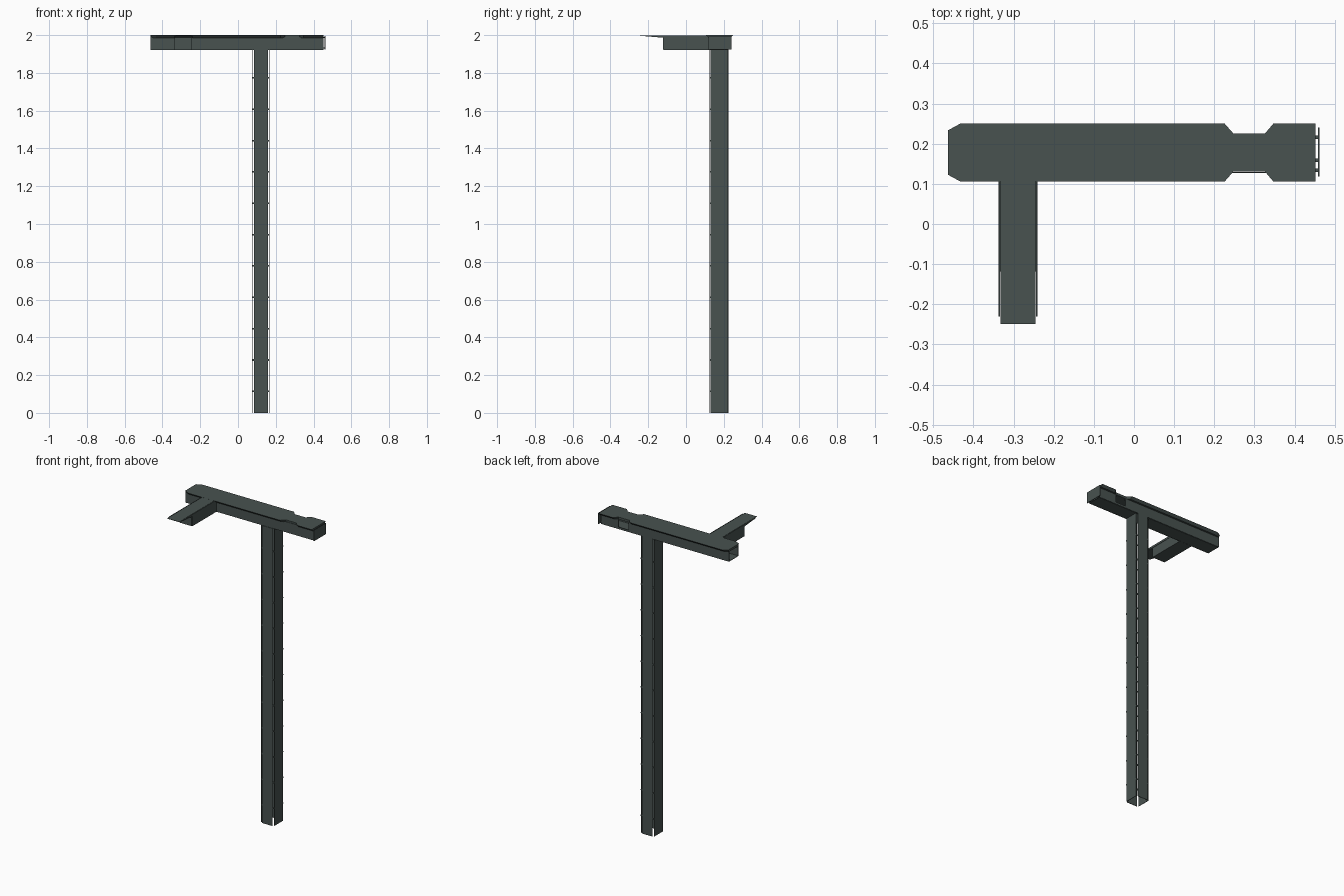
import bpy, bmesh

if "Cube" in bpy.data.objects:
    bpy.data.objects.remove(bpy.data.objects["Cube"])

mat = bpy.data.materials.new("dark_grey_green")
mat.diffuse_color = (0.065, 0.085, 0.08, 1)
mat.use_nodes = True
mat.node_tree.nodes["Principled BSDF"].inputs["Base Color"].default_value = mat.diffuse_color
T = 0.003  # sheet thickness


def finish(name, bm):
    bmesh.ops.recalc_face_normals(bm, faces=bm.faces)
    me = bpy.data.meshes.new(name)
    bm.to_mesh(me)
    bm.free()
    ob = bpy.data.objects.new(name, me)
    me.materials.append(mat)
    bpy.context.collection.objects.link(ob)
    return ob


def boxes(name, items):
    """Several boxes, each (x0, x1, y0, y1, z0, z1), in one object."""
    bm = bmesh.new()
    for x0, x1, y0, y1, z0, z1 in items:
        vs = bmesh.ops.create_cube(bm, size=1)["verts"]
        for v in vs:
            v.co.x = x1 if v.co.x > 0 else x0
            v.co.y = y1 if v.co.y > 0 else y0
            v.co.z = z1 if v.co.z > 0 else z0
    return finish(name, bm)


def loft(name, low, high):
    """Closed solid between two outlines with equal point counts."""
    bm = bmesh.new()
    a = [bm.verts.new(p) for p in low]
    b = [bm.verts.new(p) for p in high]
    bm.faces.new(a)
    bm.faces.new(b)
    n = len(a)
    for i in range(n):
        j = (i + 1) % n
        bm.faces.new((a[i], a[j], b[j], b[i]))
    return finish(name, bm)


# hollow post: four sheets with open corner slits
PX0, PX1, PY0, PY1, PZ = 0.074, 0.168, 0.124, 0.224, 1.922
boxes("post_front", [(PX0 + .01, PX1 - .01, PY0, PY0 + T, 0, PZ)])
boxes("post_back", [(PX0 + .01, PX1 - .01, PY1 - T, PY1, 0, PZ)])
boxes("post_left", [(PX0, PX0 + T, PY0 + .007, PY1 - .005, 0, PZ)])
boxes("post_right", [(PX1 - T, PX1, PY0 + .007, PY1 - .005, 0, PZ)])

# small bridges holding the corners together
tabs = []
for k in range(11):
    z = 0.11 + 0.166 * k
    for x in (PX0, PX1 - .011):
        for y in (PY0 + .002, PY1 - .009):
            tabs.append((x + .001, x + .011, y, y + .007, z, z + .008))
boxes("post_corner_tabs", tabs)

# hollow crossbeam, open on the left end
BX0, BX1, Z0, Z1 = -0.464, 0.452, 1.922, 1.99
AX0, AX1 = -0.335, -0.243
boxes("beam_bottom", [(BX0, PX0, .131, .219, Z0, Z0 + T), (PX1, BX1, .131, .219, Z0, Z0 + T)])
boxes("beam_front", [(BX0, AX0, .127, .127 + T, Z0, Z1), (AX1, BX1, .127, .127 + T, Z0, Z1)])

# back wall with a rectangular opening beside the notch
HX0, HX1, HZ0, HZ1 = 0.255, 0.325, 1.935, 1.985
yb = (.224 - T, .224)
boxes("beam_back", [(BX0, HX0, *yb, Z0, Z1), (HX1, BX1, *yb, Z0, Z1),
                    (HX0, HX1, *yb, Z0, HZ0), (HX0, HX1, *yb, HZ1, Z1)])

# end plate on the right, standing slightly off
boxes("beam_end_cap", [(.458, .462, .118, .24, 1.924, 1.995)])
boxes("beam_end_tabs", [(.44, .459, y, y + .008, z, z + .004)
                        for y in (.13, .155, .212) for z in (1.93, 1.985)])

# top plate with overhanging lips, cut corners and a double notch
half = [(-.464, .055), (-.433, .072), (.226, .072), (.248, .047), (.326, .047),
        (.347, .072), (.452, .072)]
CY = 0.178


def outline(inset, z):
    pts = [(x, max(h - inset, .046)) for x, h in half]
    return ([(x, CY + h, z) for x, h in pts]
            + [(x, CY - h, z) for x, h in reversed(pts)])


loft("beam_top_plate", outline(.014, 1.986), outline(0, 2.0))

# forward arm: channel under a top plate that tapers to the tip
boxes("arm_bottom", [(AX0 + .003, AX1 - .003, -.12, .13, Z0, Z0 + T)])
boxes("arm_sides", [(x, x + T, -.118, .13, Z0, 1.988) for x in (AX0, AX1 - T)])
boxes("arm_front", [(AX0 + .003, AX1 - .003, -.122, -.122 + T, Z0 + .003, 1.988)])


def wedge(name, x0, x1, y_tip, drop):
    side = [(.12, 1.986), (.12, 1.999), (y_tip, 1.999), (y_tip, 1.999 - drop), (-.12, 1.986)]
    loft(name, [(x0, y, z) for y, z in side], [(x1, y, z) for y, z in side])


wedge("arm_top_plate", AX0 + .003, AX1 - .003, -.249, .002)
for tag, x in (("left", AX0 - .002), ("right", AX1 - .001)):
    wedge("arm_lip_" + tag, x, x + .003, -.23, .003)
